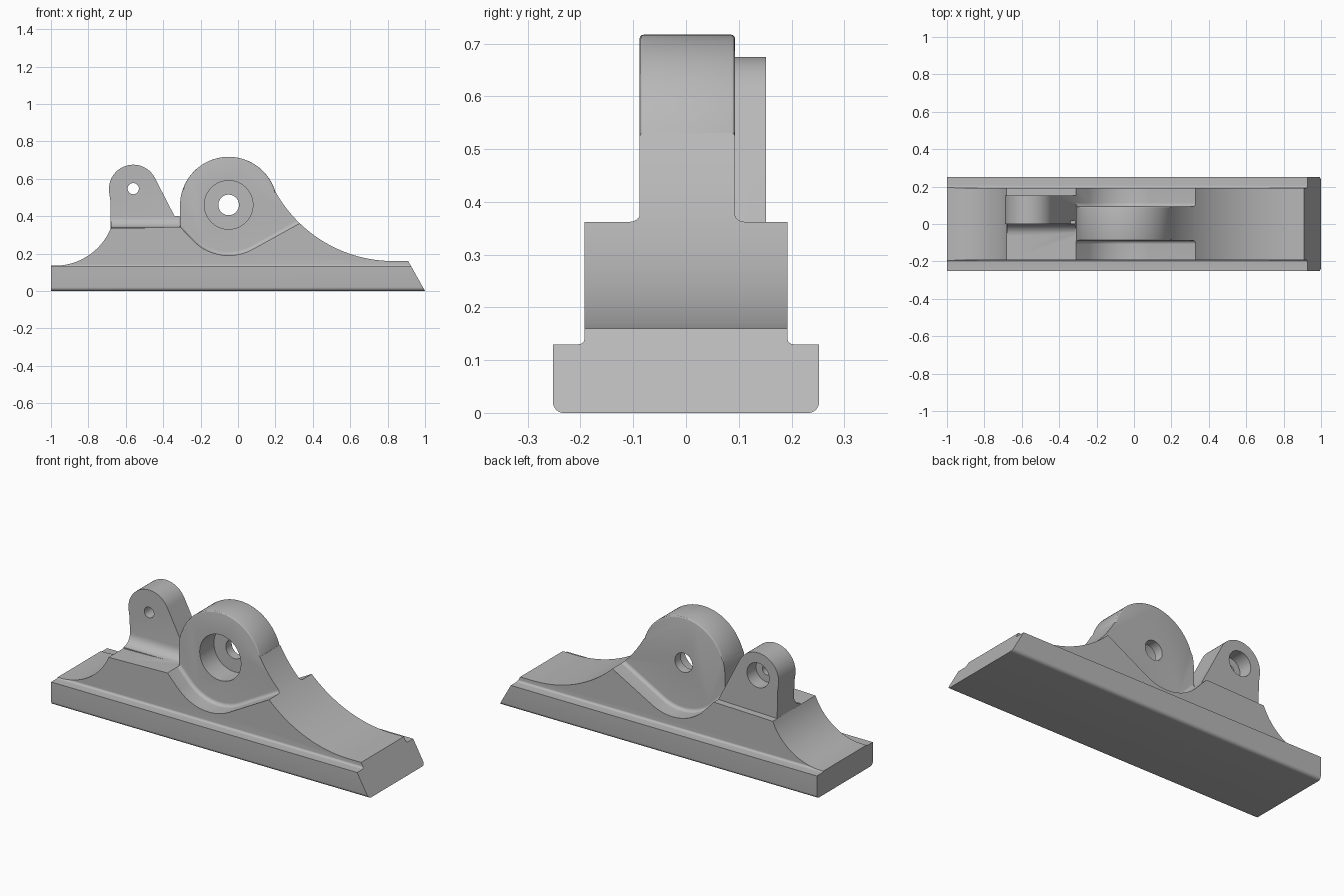
import bpy, bmesh
from math import sin, cos, radians

if "Cube" in bpy.data.objects:
    bpy.data.objects.remove(bpy.data.objects["Cube"], do_unlink=True)

grey = bpy.data.materials.new("plain grey")
grey.use_nodes = True
grey.diffuse_color = (0.48, 0.48, 0.48, 1)
grey.node_tree.nodes["Principled BSDF"].inputs["Base Color"].default_value = grey.diffuse_color


def arc(cx, cz, r, a0, a1, steps=24):
    angles = [radians(a0 + (a1 - a0) * i / steps) for i in range(steps + 1)]
    return [(cx + r * cos(a), cz + r * sin(a)) for a in angles]


def loft(name, rings, round_edge=None):
    """Closed solid through equal rings of points."""
    bm = bmesh.new()
    loops = [[bm.verts.new(p) for p in ring] for ring in rings]
    n = len(loops[0])
    for a, b in zip(loops, loops[1:]):
        for i in range(n):
            j = (i + 1) % n
            bm.faces.new((a[i], a[j], b[j], b[i]))
    bm.faces.new(loops[0])
    bm.faces.new(loops[-1])
    bmesh.ops.recalc_face_normals(bm, faces=bm.faces)
    if round_edge:
        edges = [e for e in bm.edges if round_edge(e)]
        bmesh.ops.bevel(bm, geom=edges, offset=0.008, segments=3,
                        profile=0.5, affect='EDGES')
    mesh = bpy.data.meshes.new(name)
    bm.to_mesh(mesh)
    bm.free()
    mesh.materials.append(grey)
    obj = bpy.data.objects.new(name, mesh)
    bpy.context.collection.objects.link(obj)
    return obj


def slab(name, profile, y0, y1, round_edge=None):
    return loft(name, [[(x, y, z) for x, z in profile] for y in (y0, y1)], round_edge)


def combine(target, tool, operation):
    mod = target.modifiers.new(operation.lower(), 'BOOLEAN')
    mod.operation = operation
    mod.solver = 'EXACT'
    mod.object = tool
    bpy.context.view_layer.objects.active = target
    bpy.ops.object.modifier_apply(modifier=mod.name)
    bpy.data.objects.remove(tool, do_unlink=True)


def fillet_section(wall, side, r):
    """Cross-section (y, height) of a concave fillet against a wall."""
    curve = arc(wall + side * r, r, r, 180 if side > 0 else 0, 270 if side > 0 else -90, 8)
    inner = wall - side * 0.02
    return [(inner, -0.02), (inner, r)] + curve + [(wall + side * r, -0.02)]


# Base and stepped body: cross-section along x, trimmed by the side outline
half = arc(0.232, 0.02, 0.02, -90, 0, 8) + [(0.252, 0.13)]
half += arc(0.204, 0.142, 0.012, 270, 180, 6) + [(0.192, 0.6)]
section = half + [(-y, z) for y, z in reversed(half)]
body = loft("bracket", [[(x, y, z) for y, z in section] for x in (-1.2, 1.2)])

boss_x, boss_z = -0.05, 0.457
pocket = arc(boss_x, boss_z, 0.267, 225, 299, 28)
flank = arc(0.83, 0.88, 0.72, 209, 226, 12)
tail = arc(0.83, 0.88, 0.72, 226, 270, 28)
ledge_end = (-0.31, 0.343)
outline = [(-1, -0.1), (-1, 0.135)] + arc(-0.98, 0.46, 0.325, 270, 337, 28)
outline += [ledge_end] + pocket + tail + [(0.91, 0.16), (1.056, -0.1)]
combine(body, slab("outline_trim", outline, -0.4, 0.4), 'INTERSECT')

# Round boss with a curved flank running into the body
profile = arc(boss_x, boss_z, 0.26, 16.5, 180, 48) + [ledge_end, (-0.2, 0.15), (0.1, 0.15)]
profile += list(reversed(flank))


def on_rim(edge):
    a, b = (v.co for v in edge.verts)
    return a.y == b.y and min(a.z, b.z) > 0.52


boss_front, boss_back = -0.088, 0.093
combine(body, slab("boss", profile, boss_front, boss_back, on_rim), 'UNION')

# Fillets between the boss faces and the pocket floors
path = [ledge_end] + pocket + [flank[-1]]
normals = [((boss_x - x) / 0.267, (boss_z - z) / 0.267) for x, z in pocket]
normals = [normals[0]] + normals + [(-0.72, 0.69)]
for wall, side in ((boss_front, -1), (boss_back, 1)):
    rings = [[(x + nx * h, y, z + nz * h) for y, h in fillet_section(wall, side, 0.02)]
             for (x, z), (nx, nz) in zip(path, normals)]
    combine(body, loft("pocket_fillet", rings), 'UNION')

# Upright ear with a large fillet at its front foot
ear_x, ear_z = -0.56, 0.545
ear = arc(ear_x, ear_z, 0.13, 27.4, 190, 40)
ear += [(-0.682, 0.48), (-0.68, 0.25), (-0.3, 0.25), ledge_end]
combine(body, slab("ear", ear, 0, 0.152), 'UNION')
foot = fillet_section(0, -1, 0.06)
combine(body, loft("ear_fillet", [[(x, y, 0.34 + h) for y, h in foot]
                                  for x in (-0.68, -0.312)]), 'UNION')

# Through holes and counterbores
for x, z, r, y0, y1 in ((boss_x, 0.46, 0.055, -0.3, 0.3),
                        (boss_x, 0.46, 0.13, -0.3, 0.04),
                        (ear_x, 0.547, 0.03, -0.3, 0.3),
                        (ear_x, 0.547, 0.07, 0.07, 0.3)):
    combine(body, slab("hole_cutter", arc(x, z, r, 0, 360, 40)[:-1], y0, y1), 'DIFFERENCE')

# Smooth curves, sharp edges
bpy.ops.object.select_all(action='DESELECT')
body.select_set(True)
bpy.context.view_layer.objects.active = body
bpy.ops.object.shade_smooth_by_angle(angle=radians(25))
